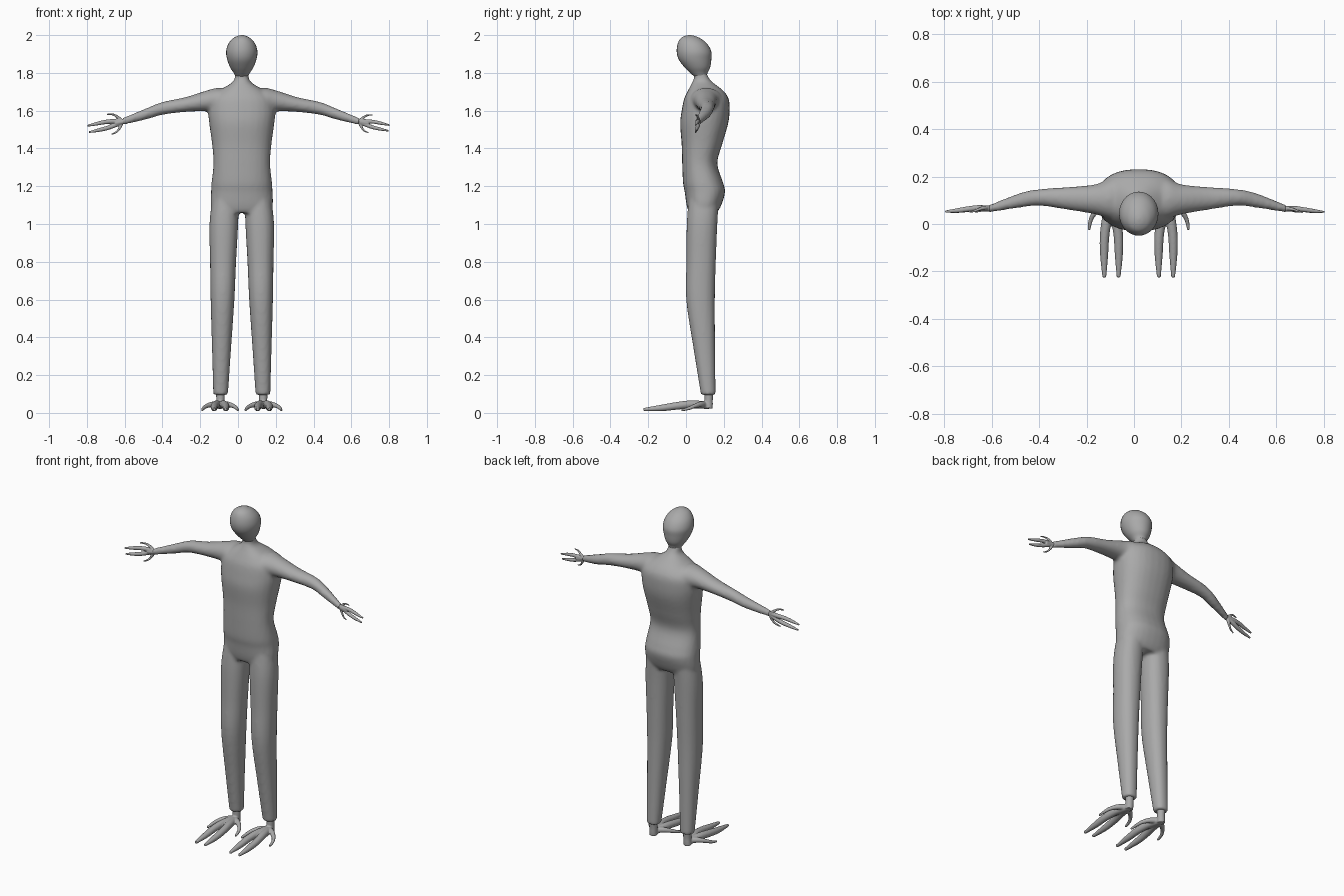
import bpy, bmesh, math
from mathutils import Vector

if "Cube" in bpy.data.objects:
    bpy.data.objects.remove(bpy.data.objects["Cube"])

MID = 0.02      # x of the body's plane of symmetry
SIDES = 28

grey = bpy.data.materials.new("plain grey")
grey.use_nodes = True
colour = (0.4, 0.4, 0.4, 1)
grey.diffuse_color = colour
grey.node_tree.nodes["Principled BSDF"].inputs["Base Color"].default_value = colour


def refine(rows, steps=5):
    """Catmull-Rom interpolation of rows of numbers."""
    rows = [Vector(r) for r in rows]
    ext = [rows[0]] + rows + [rows[-1]]
    out = []
    for a, b, c, d in zip(ext, ext[1:], ext[2:], ext[3:]):
        for i in range(steps):
            t = i / steps
            out.append(0.5 * (2 * b + (c - a) * t + (2 * a - 5 * b + 4 * c - d) * t ** 2
                              + (3 * b - a - 3 * c + d) * t ** 3))
    return out + [rows[-1]]


def loft(bm, rings, power=2.0):
    """Closed skin over rings given as (centre, half axis u, half axis v)."""
    loops = []
    for centre, u, v in rings:
        loop = []
        for i in range(SIDES):
            a = math.tau * i / SIDES
            c, s = math.cos(a), math.sin(a)
            c = math.copysign(abs(c) ** (2 / power), c)
            s = math.copysign(abs(s) ** (2 / power), s)
            loop.append(bm.verts.new(centre + u * c + v * s))
        loops.append(loop)
    for lo, hi in zip(loops, loops[1:]):
        for i in range(SIDES):
            j = (i + 1) % SIDES
            bm.faces.new((lo[i], lo[j], hi[j], hi[i]))
    bm.faces.new(loops[0])
    bm.faces.new(loops[-1])


def upright(bm, rows, power=2.0):
    """Horizontal rings from rows of (x, y, z, half width, half depth)."""
    loft(bm, [(Vector(r[:3]), Vector((r[3], 0, 0)), Vector((0, r[4], 0)))
              for r in refine(rows)], power)


def tube(bm, rows):
    """Round tube along rows of (x, y, z, radius)."""
    pts = refine(rows)
    rings = []
    for i, p in enumerate(pts):
        way = Vector(pts[min(i + 1, len(pts) - 1)][:3]) - Vector(pts[max(i - 1, 0)][:3])
        way.normalize()
        ref = Vector((0, 0, 1)) if abs(way.z) < 0.8 else Vector((0, 1, 0))
        u = way.cross(ref).normalized()
        rings.append((Vector(p[:3]), u * p[3], way.cross(u) * p[3]))
    loft(bm, rings)


def finish(bm, name, voxel=0, smooth=0):
    bmesh.ops.recalc_face_normals(bm, faces=bm.faces)
    for f in bm.faces:
        f.smooth = True
    mesh = bpy.data.meshes.new(name)
    bm.to_mesh(mesh)
    bm.free()
    mesh.materials.append(grey)
    ob = bpy.data.objects.new(name, mesh)
    bpy.context.collection.objects.link(ob)
    if voxel:
        rm = ob.modifiers.new("merge", 'REMESH')
        rm.mode = 'VOXEL'
        rm.voxel_size = voxel
        rm.use_smooth_shade = True
        sm = ob.modifiers.new("soften", 'SMOOTH')
        sm.factor = 0.5
        sm.iterations = smooth
    return ob


# Torso and neck: z, depth centre, half width, half depth
body = bmesh.new()
torso = [(1.06, .09, .15, .075), (1.1, .095, .165, .092), (1.17, .1, .163, .107),
         (1.22, .09, .16, .106), (1.32, .073, .15, .093), (1.42, .084, .157, .107),
         (1.53, .096, .172, .127), (1.6, .104, .178, .127), (1.66, .108, .17, .119),
         (1.7, .105, .13, .098), (1.73, .095, .08, .072), (1.755, .085, .045, .05),
         (1.78, .08, .037, .037), (1.82, .065, .036, .036)]
upright(body, [(MID, y, z, w, d) for z, y, w, d in torso], 2.3)

# Legs: z, offset, depth centre, half width, half depth
leg = [(1.14, .085, .095, .07, .08), (1.0, .095, .085, .076, .081), (.8, .099, .08, .069, .078),
       (.6, .102, .077, .063, .076), (.35, .107, .096, .051, .058), (.095, .112, .118, .039, .039)]

# Arms: offset, y, z, half depth, half height
arm = [(.05, .11, 1.645, .1, .06), (.12, .107, 1.655, .086, .066), (.185, .104, 1.652, .063, .055),
       (.3, .108, 1.632, .048, .039), (.42, .112, 1.612, .035, .034), (.5, .1, 1.585, .031, .03),
       (.632, .064, 1.542, .016, .019)]

for side in (1, -1):
    upright(body, [(MID + side * x, y, z, w, d) for z, x, y, w, d in leg], 2.2)
    reach = 0.985 if side > 0 else 1
    loft(body, [(Vector((MID + side * reach * r[0], r[1], r[2])),
                 Vector((0, r[3], 0)), Vector((0, 0, r[4]))) for r in refine(arm)])
finish(body, "body", 0.01, 5)

# Egg-shaped head
head = bmesh.new()
skull = [(1.775, .08, .03, .03), (1.8, .068, .043, .046), (1.83, .06, .062, .068),
         (1.87, .048, .077, .086), (1.91, .043, .083, .092), (1.95, .035, .073, .08),
         (1.98, .025, .05, .056), (1.995, .02, .024, .028), (2.0, .02, .004, .005)]
upright(head, [(MID, y, z, w, d) for z, y, w, d in skull])
finish(head, "head")

# Two long digits and two hooked side digits: forward, sideways, up, radius
LONG = [(0, 0, .04, .02), (.09, .018, .045, .021), (.17, .029, .037, .02),
        (.25, .031, .026, .017), (.345, .03, .018, .008)]
HOOK = [(.02, 0, .045, .018), (.045, .04, .045, .015), (.075, .072, .036, .011),
        (.105, .088, .024, .009), (.145, .095, .014, .006)]


def claw(name, side, origin, forward, across, up, size, stem, voxel):
    bm = bmesh.new()
    flip = lambda p: (MID + side * p[0], p[1], p[2])
    for path in (LONG, HOOK):
        for s in (1, -1):
            rows = []
            for f, a, u, r in path:
                p = Vector(origin) + (forward * f + across * a * s + up * u) * size
                rows.append((*flip(p), r * size))
            tube(bm, rows)
    tube(bm, [(*flip(p), p[3]) for p in stem])
    finish(bm, name, voxel, 2)


X, Y, Z = Vector((1, 0, 0)), Vector((0, 1, 0)), Vector((0, 0, 1))
ankle = [(.113, .122, .12, .024), (.113, .12, .07, .022), (.114, .12, .045, .022), (.115, .118, .024, .023)]
wrist = [(.59, .07, 1.55, .012), (.63, .064, 1.541, .012), (.67, .065, 1.533, .012)]
for side, label in ((1, "left"), (-1, "right")):
    claw(label + "_foot", side, (.115, .12, 0), -Y, X, Z, 1, ankle, 0.004)
    slope = Vector((1, 0, -.22)).normalized()
    start, size = (.612, .5) if side > 0 else (.622, .57)
    claw(label + "_hand", side, (start, .042, 1.545), slope, slope.cross(Y), Y, size, wrist, 0.003)
